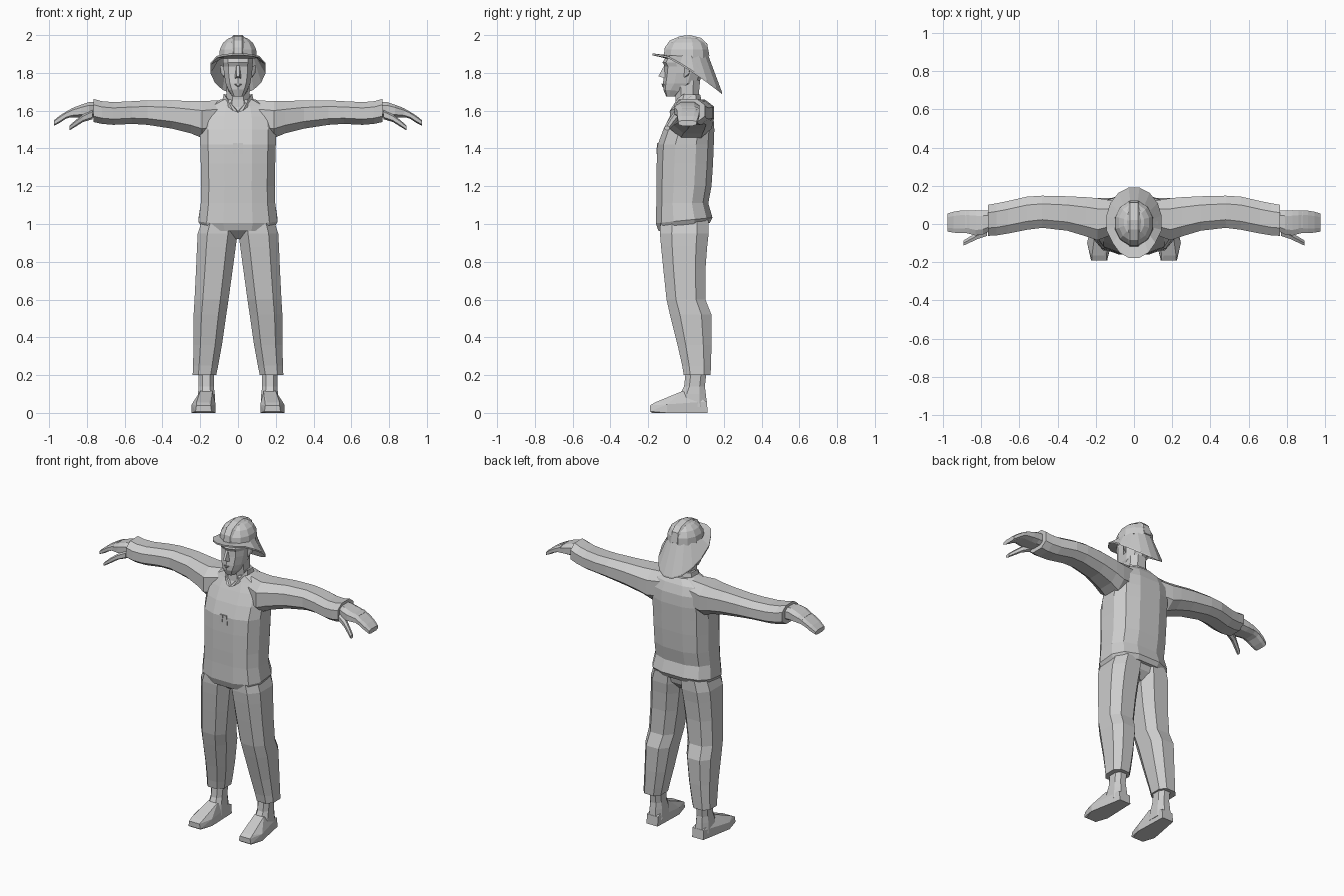
import bpy, bmesh, math
from mathutils import Vector

cloth = bpy.data.materials.new("plain_grey")
cloth.diffuse_color = (0.6, 0.6, 0.6, 1)


def finish(name, bm, mirror=False):
    """Turn a bmesh into a flat shaded object, optionally mirrored across x."""
    bmesh.ops.recalc_face_normals(bm, faces=bm.faces)
    me = bpy.data.meshes.new(name)
    bm.to_mesh(me)
    bm.free()
    me.materials.append(cloth)
    ob = bpy.data.objects.new(name, me)
    bpy.context.collection.objects.link(ob)
    if mirror:
        ob.modifiers.new("mirror", 'MIRROR').use_mirror_merge = False
    return ob


def skin(bm, loops, caps=True):
    """Bridge closed loops of points with quads."""
    rows = [[bm.verts.new(p) for p in loop] for loop in loops]
    n = len(rows[0])
    for a, b in zip(rows, rows[1:]):
        for i in range(n):
            j = (i + 1) % n
            bm.faces.new((a[i], a[j], b[j], b[i]))
    if caps:
        bm.faces.new(rows[0])
        bm.faces.new(rows[-1])


def loft(name, axis, rings, n=8, power=0.8, mirror=False):
    """Rings are (position, a_min, a_max, b_min, b_max, tilt along b)."""
    unit = []
    for i in range(n):
        t = 2 * math.pi * (i + 0.5) / n
        unit.append([math.copysign(abs(f(t)) ** power, f(t)) for f in (math.cos, math.sin)])
    m = max(max(abs(u), abs(v)) for u, v in unit)
    loops = []
    for pos, a0, a1, b0, b1, *tilt in rings:
        loop = []
        for u, v in unit:
            a = (a0 + a1) / 2 + u / m * (a1 - a0) / 2
            b = (b0 + b1) / 2 + v / m * (b1 - b0) / 2
            p = pos + (tilt[0] * b if tilt else 0)
            loop.append({'x': (p, a, b), 'y': (a, p, b), 'z': (a, b, p)}[axis])
        loops.append(loop)
    bm = bmesh.new()
    skin(bm, loops)
    return finish(name, bm, mirror)


def hull(name, points, mirror=False):
    bm = bmesh.new()
    for p in points:
        bm.verts.new(p)
    bmesh.ops.convex_hull(bm, input=bm.verts)
    bmesh.ops.dissolve_limit(bm, angle_limit=0.02, verts=bm.verts, edges=bm.edges)
    return finish(name, bm, mirror)


def sym(z, x, y0, y1, tilt=0):
    return (z, -x, x, y0, y1, tilt)


# Loose shirt with a hem that rises towards the back
loft("shirt", 'z', [
    sym(0.985, 0.19, -0.145, 0.125, 0.16), sym(1.02, 0.21, -0.16, 0.14, 0.1),
    sym(1.11, 0.197, -0.157, 0.118), sym(1.2, 0.195, -0.157, 0.135),
    sym(1.32, 0.197, -0.155, 0.143), sym(1.42, 0.2, -0.15, 0.147),
    sym(1.5, 0.2, -0.12, 0.15), sym(1.57, 0.195, -0.085, 0.145),
    sym(1.625, 0.17, -0.055, 0.125), sym(1.66, 0.09, -0.05, 0.1)], n=12, power=0.75)

# Small chest tabs
for name, x in (("left_chest_tab", 0.014), ("right_chest_tab", -0.014)):
    hull(name, [(x + s * 0.011 + k * x * 0.4, y, z) for s in (-1, 1)
                for y, z, k in ((-0.156, 1.37, 1), (-0.145, 1.37, 1),
                                (-0.154, 1.43, 0), (-0.14, 1.43, 0))])

# Sleeves
loft("sleeve", 'x', [
    (0.1, -0.05, 0.12, 1.47, 1.655), (0.19, -0.085, 0.135, 1.455, 1.65),
    (0.25, -0.065, 0.14, 1.48, 1.65), (0.35, -0.035, 0.145, 1.505, 1.655),
    (0.48, -0.02, 0.148, 1.525, 1.655), (0.56, -0.03, 0.143, 1.53, 1.65),
    (0.66, -0.05, 0.12, 1.525, 1.645), (0.72, -0.06, 0.108, 1.53, 1.65),
    (0.765, -0.062, 0.1, 1.54, 1.662)], mirror=True)

# Hands with a flat finger block, a separate forefinger and a thumb
loft("palm", 'x', [
    (0.74, -0.03, 0.07, 1.565, 1.645), (0.79, -0.055, 0.07, 1.565, 1.645),
    (0.83, -0.06, 0.072, 1.565, 1.632), (0.885, -0.045, 0.07, 1.565, 1.61)],
    power=0.65, mirror=True)
loft("fingers", 'x', [
    (0.86, -0.045, 0.072, 1.572, 1.622), (0.91, -0.048, 0.07, 1.558, 1.595),
    (0.945, -0.045, 0.064, 1.535, 1.573), (0.975, -0.04, 0.055, 1.52, 1.548)],
    power=0.6, mirror=True)
loft("thumb", 'x', [
    (0.77, -0.065, -0.02, 1.555, 1.605), (0.82, -0.082, -0.04, 1.54, 1.58),
    (0.86, -0.1, -0.065, 1.515, 1.55), (0.893, -0.115, -0.085, 1.495, 1.52)],
    n=6, mirror=True)

# Trousers
loft("pelvis", 'z', [sym(0.92, 0.03, -0.08, 0.06), sym(0.965, 0.13, -0.13, 0.1),
                     sym(1.03, 0.19, -0.135, 0.115)])
loft("trouser_leg", 'z', [
    (0.2, 0.115, 0.24, -0.012, 0.13), (0.25, 0.105, 0.238, -0.02, 0.132),
    (0.36, 0.085, 0.235, -0.045, 0.135), (0.52, 0.062, 0.235, -0.085, 0.135),
    (0.6, 0.05, 0.23, -0.103, 0.103), (0.76, 0.028, 0.222, -0.12, 0.103),
    (0.88, 0.012, 0.217, -0.132, 0.112), (0.95, 0.002, 0.213, -0.138, 0.12),
    (1.02, 0.0, 0.19, -0.135, 0.12)], power=0.75, mirror=True)

# Boots
loft("boot_shaft", 'z', [
    (0.03, 0.12, 0.215, -0.04, 0.112), (0.1, 0.123, 0.212, -0.03, 0.105),
    (0.14, 0.128, 0.208, -0.01, 0.1), (0.23, 0.125, 0.21, 0.0, 0.11)], mirror=True)
hull("boot_foot", [
    (0.125, 0.115, 0), (0.205, 0.115, 0), (0.125, 0.11, 0.06), (0.205, 0.11, 0.06),
    (0.135, -0.02, 0.115), (0.2, -0.02, 0.115), (0.145, -0.09, 0.078), (0.215, -0.09, 0.078),
    (0.118, -0.1, 0.045), (0.245, -0.1, 0.045), (0.118, -0.1, 0), (0.245, -0.1, 0),
    (0.155, -0.165, 0.055), (0.22, -0.165, 0.055), (0.145, -0.19, 0.04), (0.22, -0.19, 0.04),
    (0.14, -0.19, 0.008), (0.225, -0.19, 0.008), (0.145, -0.18, 0), (0.22, -0.18, 0)], mirror=True)

# Neck and open collar
loft("neck", 'z', [sym(1.6, 0.07, -0.06, 0.07), sym(1.66, 0.06, -0.055, 0.065),
                   sym(1.76, 0.06, -0.065, 0.075)])
hull("collar_flap", [(0.0, -0.088, 1.59), (0.0, -0.06, 1.6), (0.025, -0.085, 1.6),
                     (0.085, -0.02, 1.645), (0.075, -0.01, 1.69), (0.06, -0.045, 1.665),
                     (0.07, 0.03, 1.65), (0.075, 0.03, 1.68)], mirror=True)
loft("collar_back", 'z', [sym(1.64, 0.085, -0.03, 0.085), sym(1.685, 0.072, -0.02, 0.075)])

# Head and face
loft("head", 'z', [
    sym(1.675, 0.03, -0.105, -0.05), sym(1.7, 0.052, -0.12, 0.0, -0.1),
    sym(1.745, 0.068, -0.122, 0.07), sym(1.8, 0.078, -0.115, 0.088),
    sym(1.835, 0.08, -0.113, 0.095), sym(1.855, 0.082, -0.124, 0.098),
    sym(1.9, 0.085, -0.1, 0.1)], n=10, power=0.85)
hull("nose", [(-0.008, -0.115, 1.84), (0.008, -0.115, 1.84), (-0.018, -0.11, 1.77),
              (0.018, -0.11, 1.77), (-0.007, -0.146, 1.782), (0.007, -0.146, 1.782)])
hull("lips", [(-0.026, -0.105, 1.737), (0.026, -0.105, 1.737), (0, -0.129, 1.744),
              (0, -0.127, 1.73), (-0.012, -0.127, 1.742), (0.012, -0.127, 1.742),
              (0, -0.118, 1.722)])
hull("ear", [(0.072, -0.01, 1.835), (0.095, 0.012, 1.84), (0.092, 0.018, 1.8),
             (0.075, -0.01, 1.775), (0.074, 0.02, 1.835), (0.074, 0.012, 1.785)], mirror=True)

# Helmet shell
loft("helmet_shell", 'z', [
    sym(1.88, 0.1, -0.112, 0.12), sym(1.925, 0.096, -0.106, 0.117),
    sym(1.96, 0.078, -0.085, 0.1), sym(1.982, 0.052, -0.055, 0.072),
    sym(1.99, 0.025, -0.03, 0.035)], n=12, power=0.95)

# Raised ridge along the middle of the helmet
arc = [(-0.118, 1.89), (-0.112, 1.935), (-0.085, 1.972), (-0.03, 1.995), (0.02, 2.0),
       (0.08, 1.985), (0.112, 1.955), (0.124, 1.89)]
bm = bmesh.new()
skin(bm, [[(-0.036, y * 0.85, z - 0.012), (-0.022, y, z), (0.022, y, z),
           (0.036, y * 0.85, z - 0.012)] for y, z in arc])
finish("helmet_ridge", bm)

# Wide brim: level at the front, sweeping down over the neck
def rim_height(y):
    pts = [(-0.185, 1.905), (-0.09, 1.888), (0.0, 1.835), (0.09, 1.775), (0.195, 1.695)]
    for (y0, z0), (y1, z1) in zip(pts, pts[1:]):
        if y <= y1:
            return z0 + (z1 - z0) * (y - y0) / (y1 - y0)
    return pts[-1][1]


outer, inner = [], []
for i in range(16):
    t = 2 * math.pi * (i + 0.5) / 16
    c, s = math.cos(t), math.sin(t)
    y = 0.006 + 0.188 * s
    outer.append(Vector((c * (0.148 if s > -0.3 else 0.135), y, rim_height(y))))
    inner.append(Vector((0.1 * c, 0.004 + 0.116 * s, 1.892)))
drop = Vector((0, 0, -0.01))
bm = bmesh.new()
skin(bm, [inner, outer, [p + drop for p in outer],
          [p * 1 + drop * 1.5 for p in inner]], caps=False)
finish("helmet_brim", bm)
